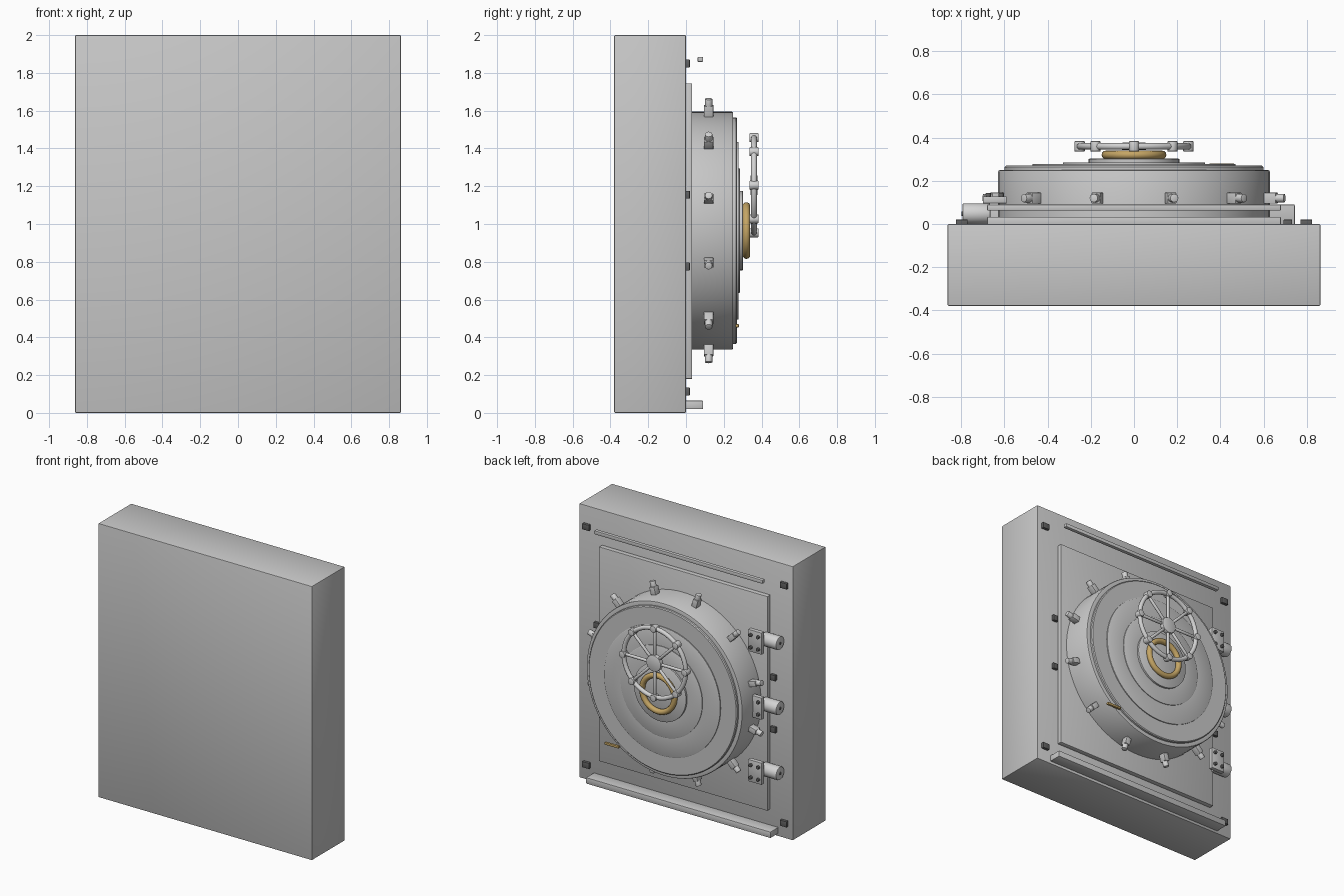
import bpy
import bmesh
from math import cos, sin, tau, radians, pi
from mathutils import Matrix, Vector

cube = bpy.data.objects.get("Cube")
if cube:
    bpy.data.objects.remove(cube, do_unlink=True)


def material(name, rgb):
    m = bpy.data.materials.new(name)
    m.use_nodes = True
    m.diffuse_color = (*rgb, 1)
    m.node_tree.nodes["Principled BSDF"].inputs["Base Color"].default_value = (*rgb, 1)
    return m


STEEL = material("steel grey", (0.58, 0.58, 0.58))
BRIGHT = material("bright steel", (0.65, 0.65, 0.65))
DARK = material("dark iron", (0.12, 0.12, 0.12))
BRASS = material("brass", (0.56, 0.38, 0.13))
DOOR_Z = 0.965
WHEEL = Vector((0, 0.36, 1.205))
ALONG = {"x": Matrix.Rotation(pi / 2, 4, "Y"),
         "y": Matrix.Rotation(-pi / 2, 4, "X"),
         "z": Matrix.Identity(4)}


def finish(bm, name, mat, matrix=None):
    if matrix is not None:
        bm.transform(matrix)
    bmesh.ops.recalc_face_normals(bm, faces=bm.faces[:])
    mesh = bpy.data.meshes.new(name)
    bm.to_mesh(mesh)
    bm.free()
    mesh.materials.append(mat)
    ob = bpy.data.objects.new(name, mesh)
    bpy.context.collection.objects.link(ob)
    bpy.ops.object.select_all(action="DESELECT")
    ob.select_set(True)
    bpy.context.view_layer.objects.active = ob
    bpy.ops.object.shade_smooth_by_angle(angle=radians(35))
    return ob


def box(name, lo, hi, mat, bevel=0.004, matrix=None):
    lo, hi = Vector(lo), Vector(hi)
    bm = bmesh.new()
    bmesh.ops.create_cube(bm, size=1)
    bmesh.ops.scale(bm, vec=hi - lo, verts=bm.verts)
    bmesh.ops.translate(bm, vec=(lo + hi) / 2, verts=bm.verts)
    if bevel:
        bmesh.ops.bevel(bm, geom=bm.edges[:], offset=bevel, segments=2,
                        profile=0.5, affect="EDGES")
    return finish(bm, name, mat, matrix)


def rod(name, centre, radius, length, axis, mat, matrix=None, sides=24):
    bm = bmesh.new()
    bmesh.ops.create_cone(bm, cap_ends=True, segments=sides, radius1=radius,
                          radius2=radius, depth=length)
    rims = [e for e in bm.edges if abs(e.verts[0].co.z - e.verts[1].co.z) < 1e-5]
    bmesh.ops.bevel(bm, geom=rims, offset=radius * 0.15, segments=2,
                    profile=0.5, affect="EDGES")
    place = Matrix.Translation(centre) @ ALONG[axis]
    return finish(bm, name, mat, place if matrix is None else matrix @ place)


def lathe(name, profile, centre, mat, steps=96, closed=False):
    # Revolve (radius, y) points about the y axis
    bm = bmesh.new()
    vs = [bm.verts.new((r, y, 0)) for r, y in profile]
    edges = [bm.edges.new(p) for p in zip(vs, vs[1:])]
    if closed:
        edges.append(bm.edges.new((vs[-1], vs[0])))
    bmesh.ops.spin(bm, geom=vs + edges, cent=(0, 0, 0), axis=(0, 1, 0),
                   angle=tau, steps=steps)
    bmesh.ops.remove_doubles(bm, verts=bm.verts[:], dist=1e-5)
    return finish(bm, name, mat, Matrix.Translation(centre))


def ring(name, major, minor, centre, mat):
    circle = [(major + minor * cos(i * tau / 12), minor * sin(i * tau / 12))
              for i in range(12)]
    return lathe(name, circle, centre, mat, 64, True)


# Wall block, frame plate, sill and top rail
box("wall_block", (-0.863, -0.38, 0), (0.863, 0, 2), STEEL, 0.006)
box("frame_plate", (-0.68, -0.01, 0.18), (0.68, 0.033, 1.745), STEEL)
box("bottom_sill", (-0.745, -0.01, 0.02), (0.745, 0.09, 0.065), STEEL)
box("top_rail", (-0.68, 0.062, 1.858), (0.68, 0.09, 1.885), STEEL)

# Round door with stepped face
lathe("round_door", [
    (0, 0.02), (0.63, 0.02), (0.63, 0.242), (0.627, 0.248), (0.62, 0.25),
    (0.6, 0.25), (0.6, 0.264), (0.594, 0.27), (0.47, 0.27), (0.47, 0.277),
    (0.466, 0.279), (0.33, 0.279), (0.33, 0.284), (0.326, 0.286),
    (0.21, 0.286), (0.21, 0.3), (0.205, 0.303), (0, 0.303)],
    (0, 0, DOOR_Z), STEEL)
ring("brass_ring", 0.13, 0.02, (0, 0.32, DOOR_Z), BRASS)
box("brass_bar", (0.35, 0.262, 0.453), (0.465, 0.28, 0.47), BRASS, 0.003)

# Locking bolts around the door edge
for i in range(12):
    turn = (Matrix.Translation((0, 0.12, DOOR_Z))
            @ Matrix.Rotation((i + 0.5) * tau / 12, 4, "Y"))
    box("bolt_housing", (0.61, -0.025, -0.02), (0.685, 0.025, 0.02), STEEL, 0.003, turn)
    rod("bolt_tip", (0.695, 0, 0), 0.02, 0.055, "x", BRIGHT, turn, 16)

# Hand wheel with spokes and grips
ring("wheel_rim", 0.25, 0.016, WHEEL, BRIGHT)
rod("wheel_hub", WHEEL, 0.06, 0.035, "y", BRIGHT, sides=32)
for i in range(8):
    turn = Matrix.Translation(WHEEL) @ Matrix.Rotation(i * tau / 8, 4, "Y")
    rod("wheel_spoke", (0.15, 0, 0), 0.011, 0.2, "x", BRIGHT, turn, 12)
    rod("wheel_grip", (0.252, 0, 0), 0.024, 0.048, "y", BRIGHT, turn, 20)

# Hinges: barrel, pin, leaf and four screws each
for z in (DOOR_Z - 0.475, DOOR_Z, DOOR_Z + 0.475):
    rod("hinge_barrel", (-0.73, 0.048, z), 0.048, 0.13, "x", BRIGHT, sides=32)
    rod("hinge_pin", (-0.795, 0.048, z), 0.01, 0.008, "x", DARK, sides=12)
    box("hinge_leaf", (-0.7, 0.095, z - 0.08), (-0.59, 0.128, z + 0.08), STEEL)
    for dx in (-0.03, 0.03):
        for dz in (-0.045, 0.045):
            rod("hinge_screw", (-0.645 + dx, 0.133, z + dz), 0.012, 0.02, "y", DARK, sides=12)

# Dark anchor blocks on the wall face
for side in (-1, 1):
    for x, z in ((0.798, 1.85), (0.798, 0.113), (0.713, 1.155), (0.713, 0.775)):
        w = 0.027 if x > 0.75 else 0.02
        box("anchor_block", (side * x - w, -0.005, z - 0.021),
            (side * x + w, 0.02, z + 0.021), DARK, 0.002)
